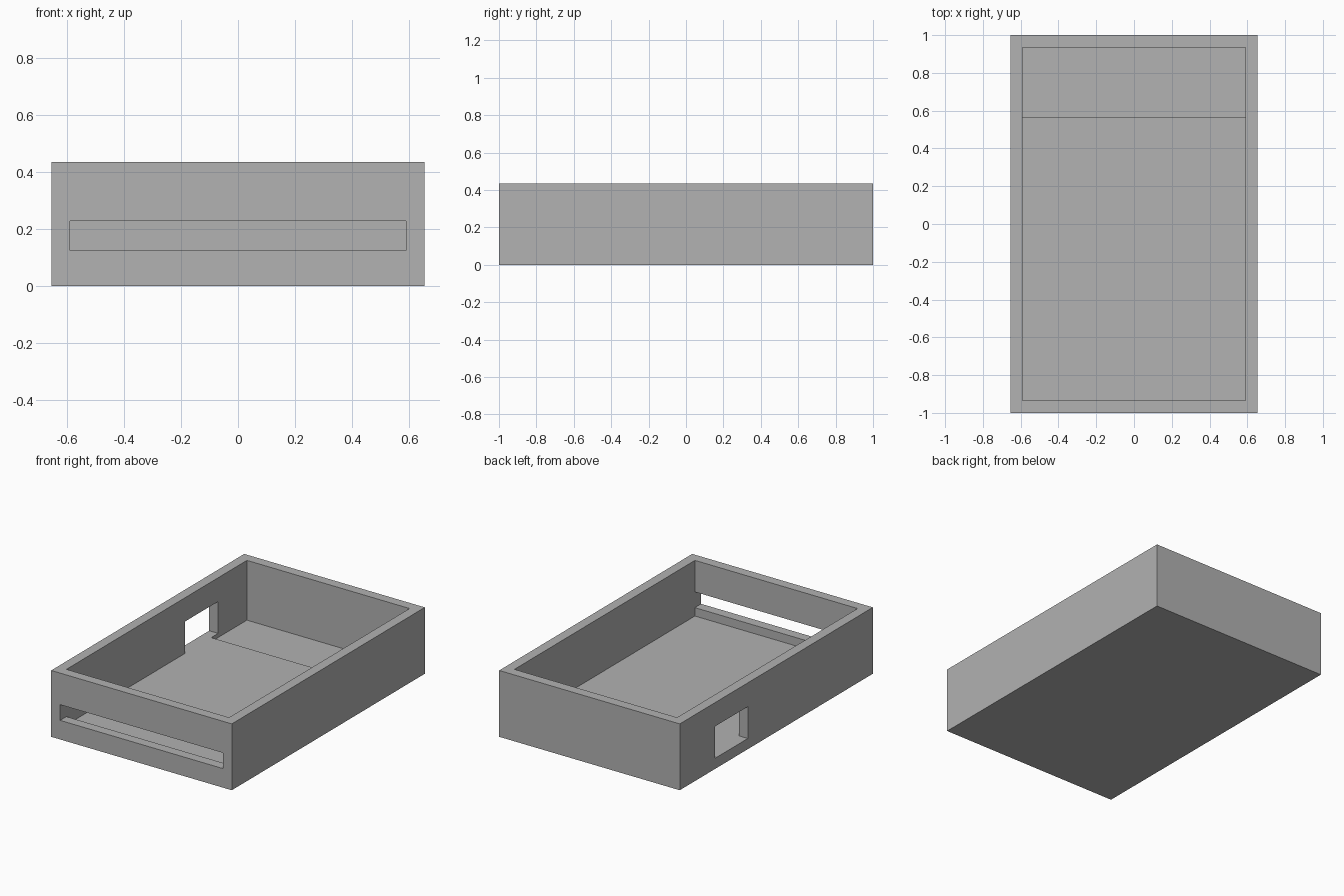
import bpy
from mathutils import Vector

default = bpy.data.objects.get("Cube")
if default:
    bpy.data.objects.remove(default, do_unlink=True)

# Overall sizes
HALF_W, HALF_L, HEIGHT = 0.655, 1.0, 0.435
IN_W, IN_L = 0.59, 0.935
FLOOR, LOW_FLOOR, STEP_Y = 0.07, 0.043, 0.565

grey = bpy.data.materials.new("plain_grey")
grey.use_nodes = True
colour = (0.445, 0.445, 0.445, 1)
grey.diffuse_color = colour
grey.node_tree.nodes["Principled BSDF"].inputs["Base Color"].default_value = colour


def box(name, low, high):
    """Axis-aligned box between two corners."""
    low, high = Vector(low), Vector(high)
    bpy.ops.mesh.primitive_cube_add(size=1, location=(low + high) / 2)
    obj = bpy.context.object
    obj.name = obj.data.name = name
    obj.scale = high - low
    bpy.ops.object.transform_apply(location=True, rotation=True, scale=True)
    obj.data.materials.append(grey)
    return obj


def cut(target, name, low, high):
    """Subtract a box from the target and remove the cutter."""
    cutter = box(name, low, high)
    cutter.hide_render = True
    mod = target.modifiers.new(name, 'BOOLEAN')
    mod.operation = 'DIFFERENCE'
    mod.solver = 'EXACT'
    mod.object = cutter
    bpy.context.view_layer.objects.active = target
    bpy.ops.object.modifier_apply(modifier=mod.name)
    bpy.data.objects.remove(cutter, do_unlink=True)


# Solid tray body
tray = box("open_tray", (-HALF_W, -HALF_L, 0), (HALF_W, HALF_L, HEIGHT))

# Main cavity, and the lower floor at the back
cut(tray, "cavity", (-IN_W, -IN_L, FLOOR), (IN_W, IN_L, HEIGHT + 0.1))
cut(tray, "back_recess", (-IN_W, STEP_Y, LOW_FLOOR), (IN_W, IN_L, HEIGHT + 0.1))

# Wide slot through the front wall
cut(tray, "front_slot", (-IN_W, -HALF_L - 0.1, 0.125), (IN_W, -IN_L + 0.1, 0.228))

# Window through the side wall, level with the main floor
cut(tray, "side_window", (-HALF_W - 0.1, 0.295, FLOOR), (-IN_W + 0.1, 0.637, 0.279))
